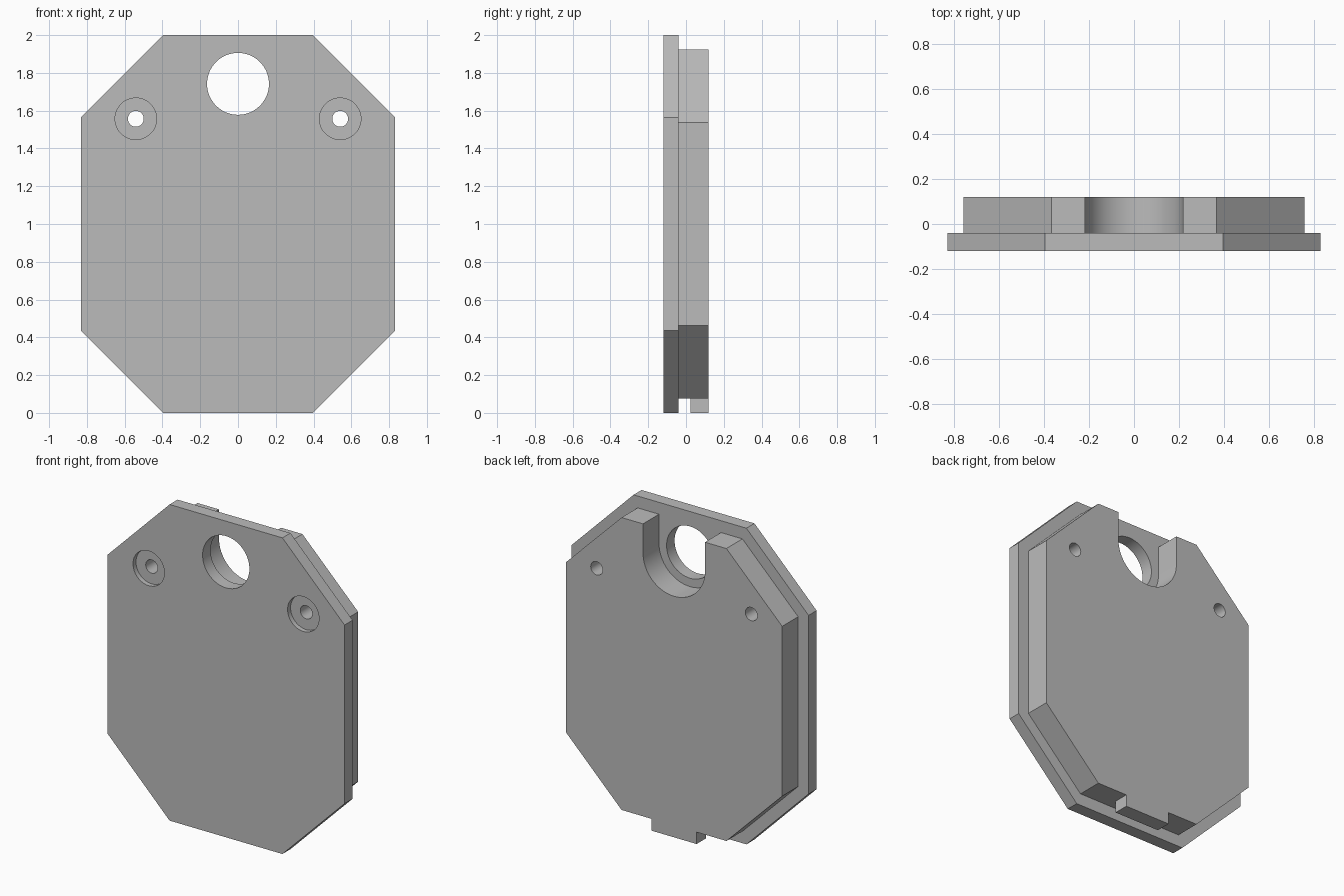
import bpy
import bmesh
from math import cos, sin, pi, radians

cube = bpy.data.objects.get("Cube")
if cube:
    bpy.data.objects.remove(cube, do_unlink=True)

grey = bpy.data.materials.new("plain grey")
grey.use_nodes = True
colour = (0.5, 0.5, 0.5, 1)
grey.diffuse_color = colour
grey.node_tree.nodes["Principled BSDF"].inputs["Base Color"].default_value = colour

FRONT, STEP, BACK = -0.12, -0.04, 0.12
HOLE_Z = 1.742


def prism(name, outline, y0, y1):
    """Extrude an (x, z) outline from y0 to y1."""
    bm = bmesh.new()
    face = bm.faces.new([bm.verts.new((x, y0, z)) for x, z in outline])
    top = bmesh.ops.extrude_face_region(bm, geom=[face])
    moved = [v for v in top["geom"] if isinstance(v, bmesh.types.BMVert)]
    bmesh.ops.translate(bm, verts=moved, vec=(0, y1 - y0, 0))
    bmesh.ops.recalc_face_normals(bm, faces=bm.faces)
    mesh = bpy.data.meshes.new(name)
    bm.to_mesh(mesh)
    bm.free()
    mesh.materials.append(grey)
    obj = bpy.data.objects.new(name, mesh)
    bpy.context.collection.objects.link(obj)
    return obj


def arc(x, z, r, start=0, sweep=2 * pi, n=64):
    """Points along an arc; a full circle leaves out its repeated end."""
    count = n if sweep == 2 * pi else n + 1
    return [(x + r * cos(start + sweep * i / n), z + r * sin(start + sweep * i / n))
            for i in range(count)]


def octagon(half_w, half_flat, z0, z1, corner):
    right = [(half_flat, z0), (half_w, z0 + corner), (half_w, z1 - corner), (half_flat, z1)]
    return right + [(-x, z) for x, z in reversed(right)]


def cut(obj, outline, y0, y1):
    cutter = prism("cutter", outline, y0, y1)
    cutter.hide_render = True
    mod = obj.modifiers.new("cut", "BOOLEAN")
    mod.operation = "DIFFERENCE"
    mod.solver = "EXACT"
    mod.object = cutter
    bpy.context.view_layer.objects.active = obj
    bpy.ops.object.modifier_apply(modifier=mod.name)
    bpy.data.objects.remove(cutter, do_unlink=True)


# Front plate with the round opening
front = prism("front_plate", octagon(0.83, 0.395, 0, 2, 0.435), FRONT, STEP)
cut(front, arc(0, HOLE_Z, 0.164), FRONT - 0.1, STEP + 0.1)

# Back plate with a round-bottomed slot open at the top
outline = octagon(0.757, 0.367, 0.075, 1.925, 0.388)
slot = [(-0.217, 1.925)] + arc(0, HOLE_Z, 0.217, pi, pi) + [(0.217, 1.925)]
back = prism("back_plate", outline[:4] + slot[::-1] + outline[4:], STEP, BACK)

# Screw holes through both plates, counterbored at the front
for side in (-1, 1):
    x, z = side * 0.541, 1.557
    for plate in (front, back):
        cut(plate, arc(x, z, 0.042, n=32), FRONT - 0.1, BACK + 0.1)
    cut(front, arc(x, z, 0.11, n=48), FRONT - 0.1, FRONT + 0.03)

# Locating tab under the back plate
tab = prism("bottom_tab", [(-0.158, 0), (0.158, 0), (0.158, 0.075), (-0.158, 0.075)],
            0.025, BACK)

# Smooth hole walls, crisp plate edges
bpy.ops.object.select_all(action="DESELECT")
for obj in (front, back, tab):
    obj.select_set(True)
bpy.context.view_layer.objects.active = front
bpy.ops.object.shade_smooth_by_angle(angle=radians(30))
